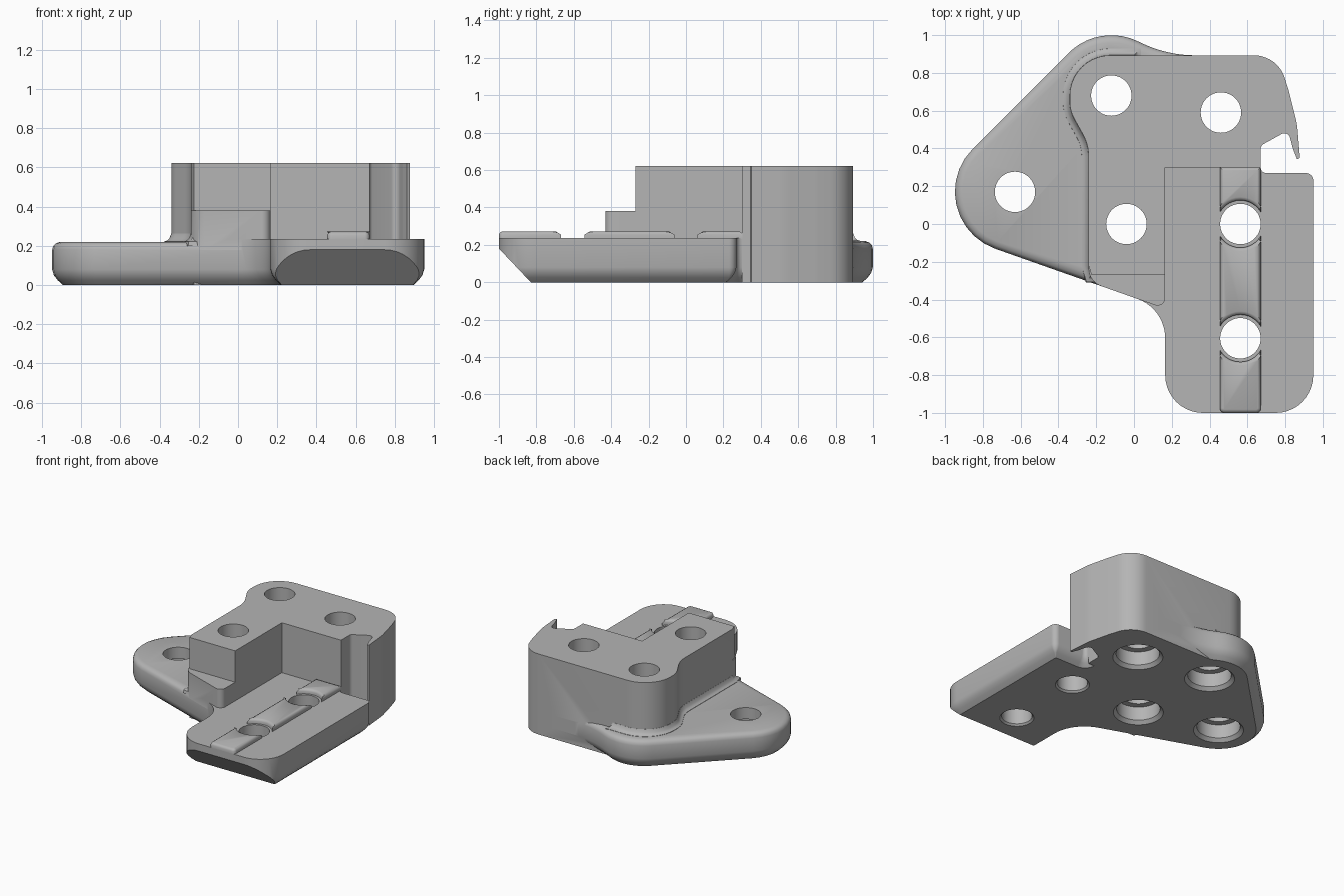
import bpy, bmesh, math
from mathutils import Vector, Matrix

cube = bpy.data.objects.get("Cube")
if cube:
    bpy.data.objects.remove(cube, do_unlink=True)

grey = bpy.data.materials.new("plain_grey")
grey.use_nodes = True
grey.diffuse_color = (0.46, 0.46, 0.46, 1)
grey.node_tree.nodes["Principled BSDF"].inputs["Base Color"].default_value = grey.diffuse_color


def outline(corners, offset=0.0, steps=10):
    """Counter-clockwise corners (x, y, radius), moved outward and rounded."""
    pts, n = [], len(corners)
    P = [Vector(c[:2]) for c in corners]
    dirs = [(P[(i + 1) % n] - P[i]).normalized() for i in range(n)]
    for i, c in enumerate(corners):
        a, b = dirs[i - 1], dirs[i]
        na, nb = Vector((a.y, -a.x)), Vector((b.y, -b.x))
        p = P[i] + offset * (na + nb) / (1 + na.dot(nb))
        if len(c) < 3:
            pts.append(p)
            continue
        turn = math.atan2(a.x * b.y - a.y * b.x, a.dot(b))
        side = 1 if turn > 0 else -1
        r = max(c[2] + side * offset, 0.002)
        start = p - a * r * math.tan(abs(turn) / 2)
        centre = start - na * r * side
        for k in range(steps + 1):
            ang = turn * k / steps
            spoke = Matrix.Rotation(ang, 2) @ (start - centre)
            pts.append(centre + spoke)
    return pts


def loft(name, rings):
    """Closed solid through a stack of (z, points) rings."""
    bm = bmesh.new()
    loops = [[bm.verts.new((p.x, p.y, z)) for p in pts] for z, pts in rings]
    n = len(loops[0])
    for lo, hi in zip(loops, loops[1:]):
        for i in range(n):
            j = (i + 1) % n
            bm.faces.new((lo[i], lo[j], hi[j], hi[i]))
    bm.faces.new(loops[0][::-1])
    bm.faces.new(loops[-1])
    bmesh.ops.recalc_face_normals(bm, faces=bm.faces)
    mesh = bpy.data.meshes.new(name)
    bm.to_mesh(mesh)
    bm.free()
    mesh.materials.append(grey)
    ob = bpy.data.objects.new(name, mesh)
    bpy.context.collection.objects.link(ob)
    return ob


def prism(name, corners, layers):
    return loft(name, [(z, outline(corners, d)) for z, d in layers])


def combine(target, other, operation):
    mod = target.modifiers.new("combine", 'BOOLEAN')
    mod.operation, mod.solver, mod.object = operation, 'EXACT', other
    bpy.context.view_layer.objects.active = target
    bpy.ops.object.modifier_apply(modifier=mod.name)
    bpy.data.objects.remove(other, do_unlink=True)


def front_edge(x):
    return -0.39 - 0.353 * x


BACK = 0.893
foot = [(0, -0.055), (0.025, -0.028), (0.05, -0.009), (0.08, 0)]

# Flange plate with rounded rim
body = prism("bracket_body", [
    (-1.2136, 0.038, 0.32), (0.165, front_edge(0.165)), (0.4, 0.1), (0.5, BACK),
    (0.18, BACK, 0.65), (-0.1876, 1.064, 0.32)],
    foot + [(0.18, 0), (0.2, -0.006), (0.212, -0.018), (0.22, -0.04)])

# Side slab with sloped front underside
slab = prism("side_slab", [
    (0.165, -1, 0.2), (0.95, -1, 0.2), (0.95, 0.27, 0.04), (0.67, 0.27, 0.03),
    (0.67, 0.4), (0.4, 0.5), (-0.05, 0.5), (-0.05, front_edge(-0.05)),
    (0.165, front_edge(0.165), 0.22)], foot + [(0.236, 0)])
wedge = prism("slope_cutter", [(-0.735, -0.1), (-1.1, 0.286), (-1.1, -0.1)],
              [(0, 0), (1.1, 0)])
wedge.data.transform(Matrix(((0, 0, 1, 0), (1, 0, 0, 0), (0, 1, 0, 0), (0, 0, 0, 1))))
combine(slab, wedge, 'DIFFERENCE')
combine(body, slab, 'UNION')

# Step in front of the tall block
step = prism("front_step", [
    (-0.24, front_edge(-0.24), 0.1), (0.165, front_edge(0.165), 0.04),
    (0.165, 0), (-0.24, 0)], [(0.1, 0), (0.38, 0)])
combine(body, step, 'UNION')

# Tall block with hooked lip
left_wall = [(-0.34, BACK, 0.215), (-0.34, 0.6, 0.2), (-0.24, 0.42, 0.25),
             (-0.24, -0.22), (-0.225, -0.27)]
block = prism("tall_block", [
    (0.165, 0.3), (0.67, 0.3), (0.67, 0.415, 0.03), (0.815, 0.495, 0.03),
    (0.84, 0.4, 0.06), (0.862, 0.343), (0.877, 0.35), (0.862, 0.53, 0.4),
    (0.82, 0.7, 0.4), (0.76, BACK, 0.17)] + left_wall + [(0.165, -0.27)],
    [(0, 0), (0.622, 0)])
combine(body, block, 'UNION')

# Fillet where the block meets the plate
skirt = prism("block_fillet", left_wall + [(0, -0.27), (0, BACK)],
              [(0.2, 0.04), (0.222, 0.036), (0.227, 0.022), (0.238, 0.01),
               (0.262, 0.001)])
combine(body, skirt, 'UNION')


# Bolt holes
def hole(x, y, profile):
    ring = [Vector((math.cos(a), math.sin(a)))
            for a in (math.tau * k / 48 for k in range(48))]
    cutter = loft("hole_cutter", [(z, [Vector((x, y)) + p * r for p in ring])
                                  for z, r in profile])
    combine(body, cutter, 'DIFFERENCE')


R = 0.107
for x, y in ((-0.12, 0.68), (0.46, 0.59), (-0.63, 0.17), (-0.04, 0)):
    hole(x, y, [(-0.01, 0.185), (0.025, 0.152), (0.13, 0.152), (0.131, R), (0.7, R)])
slab_holes = (0, -0.605)
RIB_X = 0.563
for y in slab_holes:
    hole(RIB_X, y, [(-0.01, 0.13), (0.013, R), (0.3, R)])


# Raised ribs between the slab holes
def rib(name, low, high, low_hole=None, high_hole=None):
    def arc(y, start, end):
        angles = [math.radians(start + (end - start) * k / 12) for k in range(13)]
        return [(RIB_X + 0.125 * math.cos(a), y + 0.125 * math.sin(a)) for a in angles]
    half = 0.108
    if low_hole is None:
        corners = [(RIB_X - half, low, 0.025), (RIB_X + half, low, 0.025)]
    else:
        corners = arc(low_hole, 150, 30)
    if high_hole is None:
        corners += [(RIB_X + half, high), (RIB_X - half, high)]
    else:
        corners += arc(high_hole, -30, -150)
    return prism(name, corners, [(0.23, 0), (0.255, 0), (0.266, -0.006), (0.272, -0.018)])


ribs = [rib("rear_rib", 0, 0.302, low_hole=slab_holes[0]),
        rib("middle_rib", 0, 0, slab_holes[1], slab_holes[0]),
        rib("front_rib", -1, 0, high_hole=slab_holes[1])]

# Smooth curved walls, keep edges crisp
bpy.ops.object.select_all(action='DESELECT')
for ob in [body] + ribs:
    ob.select_set(True)
bpy.context.view_layer.objects.active = body
bpy.ops.object.shade_smooth_by_angle(angle=math.radians(35))
